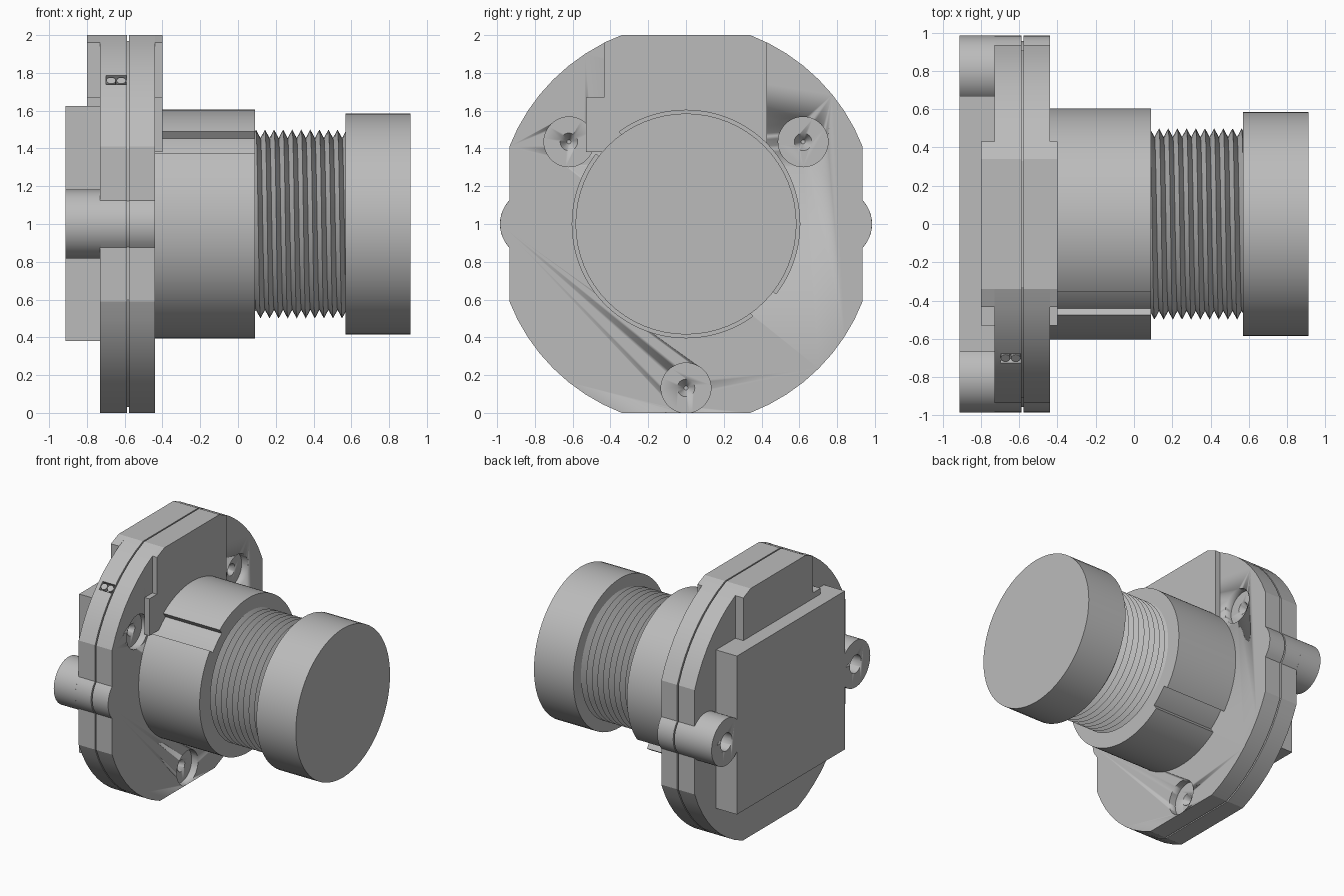
import bpy, bmesh
from math import sin, cos, pi, radians, hypot, atan2
from mathutils import Matrix, Vector

if "Cube" in bpy.data.objects:
    bpy.data.objects.remove(bpy.data.objects["Cube"], do_unlink=True)

grey = bpy.data.materials.new("matte grey")
grey.use_nodes = True
COLOUR = (0.5, 0.5, 0.5, 1)
grey.diffuse_color = COLOUR
grey.node_tree.nodes["Principled BSDF"].inputs["Base Color"].default_value = COLOUR
AXIS_Z = 1.0


def finish(name, bm, smooth=30):
    bmesh.ops.recalc_face_normals(bm, faces=bm.faces)
    mesh = bpy.data.meshes.new(name)
    bm.to_mesh(mesh)
    bm.free()
    mesh.materials.append(grey)
    ob = bpy.data.objects.new(name, mesh)
    bpy.context.collection.objects.link(ob)
    if smooth:
        bpy.ops.object.select_all(action='DESELECT')
        bpy.context.view_layer.objects.active = ob
        ob.select_set(True)
        bpy.ops.object.shade_smooth_by_angle(angle=radians(smooth))
    return ob


def prism(name, pts, x0, x1, smooth=30):
    """Extrude a (y, z) outline along x."""
    bm = bmesh.new()
    face = bm.faces.new([bm.verts.new((x0, y, z)) for y, z in pts])
    new = bmesh.ops.extrude_face_region(bm, geom=[face])["geom"]
    bmesh.ops.translate(bm, vec=(x1 - x0, 0, 0),
                        verts=[v for v in new if isinstance(v, bmesh.types.BMVert)])
    return finish(name, bm, smooth)


def rod(name, y, z, x0, x1, r0, r1=None, n=48):
    """Cylinder or cone along x."""
    bm = bmesh.new()
    place = Matrix.Translation(((x0 + x1) / 2, y, z)) @ Matrix.Rotation(pi / 2, 4, 'Y')
    bmesh.ops.create_cone(bm, cap_ends=True, segments=n, radius1=r0,
                          radius2=r0 if r1 is None else r1, depth=x1 - x0, matrix=place)
    return finish(name, bm)


def cut(target, cutter):
    mod = target.modifiers.new(cutter.name, 'BOOLEAN')
    mod.operation, mod.solver, mod.object = 'DIFFERENCE', 'EXACT', cutter
    cutter.hide_render = True
    cutter.hide_viewport = True
    cutter.display_type = 'WIRE'


def flange_outline(inset=0.0):
    """Round plate with four flats and a rounded bump at each side."""
    quarter = []
    lug_r, lug_y = 0.183, 0.802
    half = atan2(0.125, 0.133)
    for i in range(4):
        a = half * i / 4
        quarter.append((lug_y + lug_r * cos(a), lug_r * sin(a)))
    quarter.append((0.935, 0.125))
    a0, a1 = atan2(0.41, 0.935), atan2(1, 0.34)
    r0, r1 = hypot(0.935, 0.41), hypot(0.34, 1)
    for i in range(9):
        t = i / 8
        a, r = a0 + (a1 - a0) * t, r0 + (r1 - r0) * t
        quarter.append((r * cos(a), r * sin(a)))
    top = quarter + [(-y, z) for y, z in reversed(quarter)]
    full = top + [(y, -z) for y, z in reversed(top[1:-1])]
    s = 1 - inset
    return [(y * s, AXIS_Z + z * s) for y, z in full]


# Flange: two shells with a thin seam between them
front_shell = prism("front_shell", flange_outline(), -0.578, -0.44, 20)
back_shell = prism("back_shell", flange_outline(), -0.73, -0.588, 20)
prism("seam_core", flange_outline(0.03), -0.60, -0.56, 20)

# Counterbored screw holes in the front shell
for i, (y, z) in enumerate([(-0.62, 1.435), (0.62, 1.435), (0, 0.132)]):
    cut(front_shell, rod(f"counterbore_cutter_{i}", y, z, -0.495, -0.40, 0.132))
    cut(front_shell, rod(f"screw_hole_cutter_{i}", y, z, -0.57, -0.48, 0.005, 0.055, 24))

# Stepped raised pads on both sides of the flange
pad = [(-0.53, 1.38), (0.43, 1.38), (0.43, 1.96), (0.34, 2), (-0.34, 2),
       (-0.435, 1.96), (-0.435, 1.67), (-0.53, 1.67)]
prism("front_pad", pad, -0.44, -0.40, 0)
prism("back_pad", pad, -0.80, -0.73, 0)

# Back housing box
prism("back_box", [(-0.67, 0.38), (0.67, 0.38), (0.67, 1.625), (-0.67, 1.625)],
      -0.912, -0.73, 0)

# Mounting lugs with blind holes
for side, sign in (("left", 1), ("right", -1)):
    lug = rod(f"mounting_lug_{side}", sign * 0.802, AXIS_Z, -0.912, -0.725, 0.183)
    cut(lug, rod(f"lug_hole_cutter_{side}", sign * 0.802, AXIS_Z, -1.0, -0.735, 0.07, n=32))
    # Clear the box corner out of the lug hole
    cut(bpy.data.objects["back_box"], bpy.data.objects[f"lug_hole_cutter_{side}"])

# Small side socket with two pins
ang = radians(132.7)
out = Vector((0, cos(ang), sin(ang)))
turn = Matrix.Rotation(ang - pi / 2, 4, 'X')
bm = bmesh.new()
bmesh.ops.create_cube(bm, matrix=Matrix.Translation(Vector((-0.645, 0, AXIS_Z)) + out * 1.04)
                      @ turn @ Matrix.Diagonal((0.108, 0.065, 0.08, 1)))
cut(back_shell, finish("socket_cutter", bm, 0))
for i, x in enumerate((-0.672, -0.618)):
    bm = bmesh.new()
    bmesh.ops.create_cone(bm, cap_ends=True, segments=16, radius1=0.025, radius2=0.025, depth=0.04,
                          matrix=Matrix.Translation(Vector((x, 0, AXIS_Z)) + out * 1.014) @ turn)
    finish(f"socket_pin_{i}", bm)

# Barrel with two opposite shallow slots
barrel = []
for i in range(180):
    deg = i * 2
    slot = 126 < deg % 180 < 143
    if deg % 180 in (126, 142):
        a = radians(deg)
        pair = [(0.605, a), (0.56, a)]
        for r, t in (pair if deg % 180 == 126 else pair[::-1]):
            barrel.append((r * cos(t), AXIS_Z + r * sin(t)))
        continue
    r = 0.56 if slot else 0.605
    barrel.append((r * cos(radians(deg)), AXIS_Z + r * sin(radians(deg))))
prism("barrel", barrel, -0.44, 0.09)

# Helical thread
SEG, PITCH, TURNS = 64, 0.048, 12
bm = bmesh.new()
rows = []
for k in range(2 * TURNS + 1):
    radius = 0.455 if k % 2 else 0.5
    row = []
    for i in range(SEG + 1):
        a = 2 * pi * i / SEG
        x = 0.035 + PITCH * (k / 2 + i / SEG)
        row.append(bm.verts.new((x, radius * cos(a), AXIS_Z + radius * sin(a))))
    rows.append(row)
for low, high in zip(rows, rows[1:]):
    for i in range(SEG):
        bm.faces.new((low[i], low[i + 1], high[i + 1], high[i]))
bmesh.ops.remove_doubles(bm, verts=bm.verts, dist=0.0001)
finish("thread", bm)

# Lens cap
rod("lens_cap", 0, AXIS_Z, 0.57, 0.912, 0.585, n=64)
